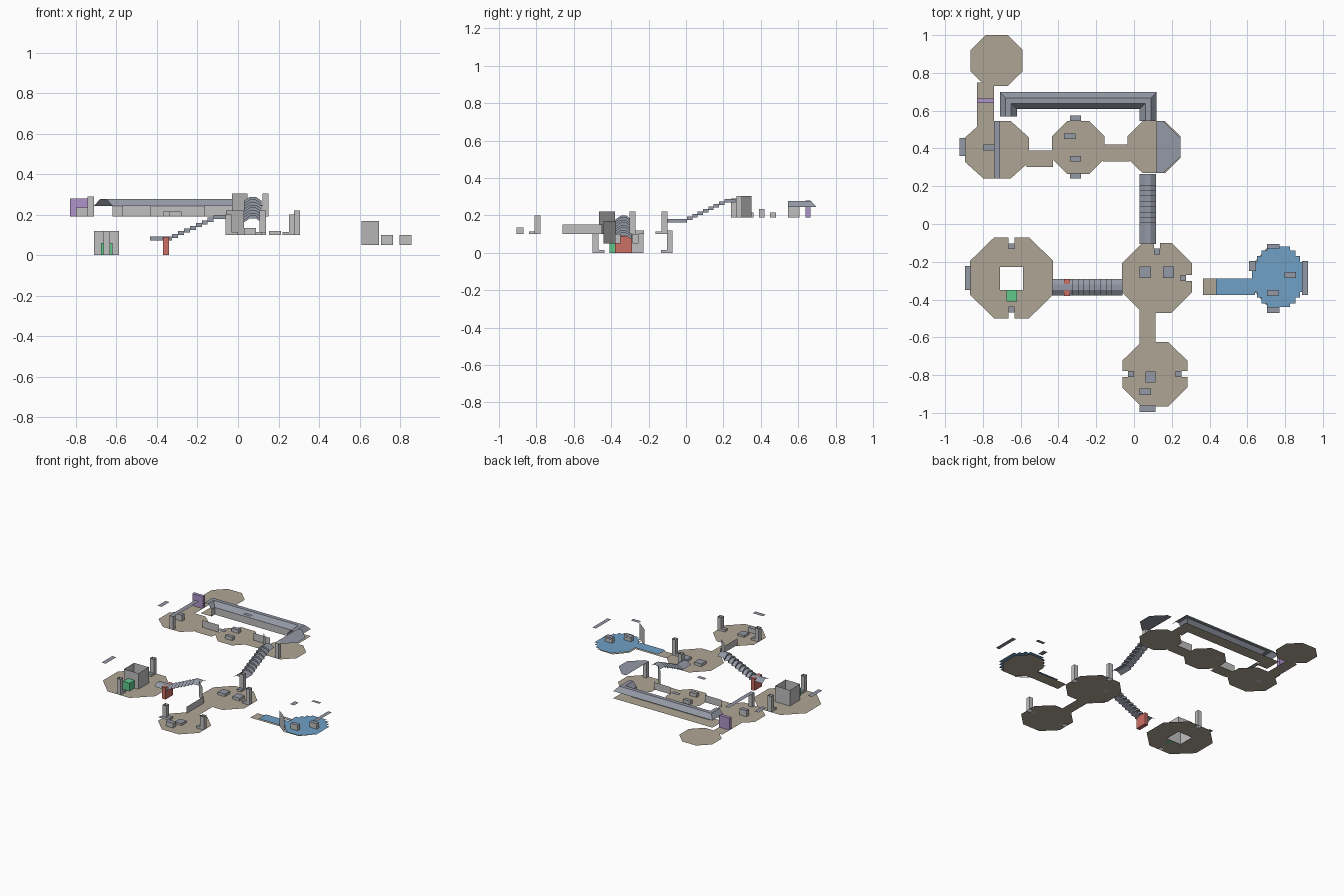
import bpy, bmesh
from mathutils import Vector

if "Cube" in bpy.data.objects:
    bpy.data.objects.remove(bpy.data.objects["Cube"])


def material(name, rgb):
    m = bpy.data.materials.new(name)
    m.use_nodes = True
    m.diffuse_color = (*rgb, 1)
    m.node_tree.nodes["Principled BSDF"].inputs["Base Color"].default_value = (*rgb, 1)
    return m


TAN = material("floor_tan", (.43, .38, .30))
SLATE = material("ceiling_slate", (.30, .32, .38))
GRAY = material("wall_gray", (.53, .53, .53))
BLUE = material("water_blue", (.16, .35, .56))
GREEN = material("crate_green", (.12, .58, .26))
RED = material("door_red", (.60, .16, .13))
PURPLE = material("door_purple", (.42, .30, .58))


def finish(name, bm, *mats):
    me = bpy.data.meshes.new(name)
    bm.to_mesh(me)
    bm.free()
    for m in mats:
        me.materials.append(m)
    ob = bpy.data.objects.new(name, me)
    bpy.context.collection.objects.link(ob)
    return ob


def flat(name, loops, z, mat):
    """Horizontal sheet from an outline and optional hole outlines."""
    bm = bmesh.new()
    for loop in loops:
        vs = [bm.verts.new((x, y, z)) for x, y in loop]
        for a, b in zip(vs, vs[1:] + vs[:1]):
            bm.edges.new((a, b))
    bmesh.ops.triangle_fill(bm, use_beauty=True, edges=bm.edges[:], normal=(0, 0, 1))
    for f in bm.faces:
        f.normal_update()
        if f.normal.z < 0:
            f.normal_flip()
    return finish(name, bm, mat)


def rect(x0, x1, y0, y1):
    return [(x0, y0), (x1, y0), (x1, y1), (x0, y1)]


def plate(name, x0, x1, y0, y1, z, mat=SLATE):
    flat(name, [rect(x0, x1, y0, y1)], z, mat)


def box(name, x0, x1, y0, y1, z0, z1, side=GRAY, top=None, open_ends=False):
    """Block with its own top colour; open_ends leaves a tube."""
    bm = bmesh.new()
    bmesh.ops.create_cube(bm, size=1)
    for v in bm.verts:
        v.co = Vector((x1 if v.co.x > 0 else x0, y1 if v.co.y > 0 else y0,
                       z1 if v.co.z > 0 else z0))
    bm.normal_update()
    for f in bm.faces:
        f.material_index = int(f.normal.z > .5)
    if open_ends:
        ends = [f for f in bm.faces if abs(f.normal.z) > .5]
        bmesh.ops.delete(bm, geom=ends, context='FACES_ONLY')
    finish(name, bm, side, top or side)


def wall(name, path, z0, z1):
    bm = bmesh.new()
    lo = [bm.verts.new((x, y, z0)) for x, y in path]
    hi = [bm.verts.new((x, y, z1)) for x, y in path]
    for i in range(len(path) - 1):
        bm.faces.new((lo[i], lo[i + 1], hi[i + 1], hi[i]))
    finish(name, bm, GRAY)


def sweep(name, stations, half, drop, mat):
    """Roof sheet: flat crown with sloped sides, along (point, side vector)."""
    bm = bmesh.new()
    rows = []
    for (x, y, z), (sx, sy) in stations:
        rows.append([bm.verts.new((x + sx * o * half, y + sy * o * half,
                                   z - (drop if abs(o) == 1 else 0)))
                     for o in (-1, -.33, .33, 1)])
    for a, b in zip(rows, rows[1:]):
        for i in range(3):
            bm.faces.new((a[i], a[i + 1], b[i + 1], b[i]))
    bmesh.ops.recalc_face_normals(bm, faces=bm.faces[:])
    if sum(f.normal.z for f in bm.faces) < 0:
        bmesh.ops.reverse_faces(bm, faces=bm.faces[:])
    finish(name, bm, mat)


def room(name, cx, cy, hx, hy, z, notches="", height=.11, hole=None, mat=TAN):
    """Octagonal floor; each notched side gets a tall shaft and a low ledge."""
    w, d = .016, .031
    fx, fy = hx * .42, hy * .42
    pts = []
    sides = {"E": (1, 0), "N": (0, 1), "W": (-1, 0), "S": (0, -1)}
    for key, (dx, dy) in sides.items():
        reach, f = (hx, fy) if dx else (hy, fx)
        profile = [(reach, -f), (reach, f)]
        if key in notches:
            profile[1:1] = [(reach, -w), (reach - d, -w), (reach - d, w), (reach, w)]
        pts += [(cx + dx * r - dy * t, cy + dy * r + dx * t) for r, t in profile]
        if key in notches:
            for label, r, top, tube in (("shaft", reach - d, height, True),
                                        ("ledge", reach - 2 * d, .015, False)):
                xs = sorted((cx + dx * r - dy * w, cx + dx * (r + d) + dy * w))
                ys = sorted((cy + dy * r - dx * w, cy + dy * (r + d) + dx * w))
                box(f"{name}_{label}_{key}", *xs, *ys, z, z + top, GRAY, SLATE, tube)
    flat(name + "_floor", [pts] + ([hole] if hole else []), z, mat)


# West room with open shaft in the middle
shaft = (-.71, -.587, -.35, -.227)
room("west_room", -.648, -.285, .22, .214, 0, "NS", .12, rect(*shaft))
box("west_shaft", *shaft, 0, .12, open_ends=True)
box("green_crate", -.675, -.62, -.41, -.35, 0, .06, GREEN)
plate("west_alcove_ceiling", -.895, -.862, -.35, -.222, .12)
box("red_door", -.37, -.34, -.38, -.29, 0, .09, RED)

# Central room
room("central_room", .122, -.285, .185, .185, .1, "EN", .12)
for i, x in enumerate((.03, .153)):
    box(f"central_block_{i}", x, x + .06, -.285, -.225, .1, .12, GRAY, SLATE)
wall("central_corner_wall", [(-.06, -.38), (.03, -.465)], .1, .22)

# South room and its corridor
room("south_room", .11, -.795, .172, .17, .1, "EW", .1)
plate("south_corridor_floor", .03, .115, -.66, -.44, .1, TAN)
wall("south_corridor_wall", [(.03, -.66), (.03, -.45)], .1, .15)
box("south_low_block", .06, .115, -.84, -.78, .1, .115, GRAY, SLATE)
box("south_block", .03, .09, -.905, -.87, .1, .135, GRAY, SLATE)
plate("south_alcove_ceiling", .03, .115, -.995, -.962, .2)

# East pool room: stepped water outline over a tan floor
room("pool", .755, -.28, .13, .15, .05)
quarter = [(.14, .08), (.115, .08), (.115, .11), (.09, .11), (.09, .14), (.06, .14), (.06, .16)]
outline = []
for sx, sy in ((1, 1), (-1, 1), (-1, -1), (1, -1)):
    q = quarter if sx * sy > 0 else quarter[::-1]
    outline += [(.765 + sx * a, -.28 + sy * b) for a, b in q]
flat("pool_water", [outline], .06, BLUE)
plate("pool_corridor_floor", .365, .64, -.375, -.288, .05, TAN)
plate("pool_corridor_water", .435, .64, -.375, -.288, .06, BLUE)
box("pool_block_front", .705, .765, -.38, -.35, .05, .1, GRAY, SLATE)
box("pool_block_back", .797, .857, -.285, -.255, .05, .1, GRAY, SLATE)
wall("pool_corner_wall", [(.61, -.375), (.695, -.44)], .05, .17)
plate("pool_alcove_east", .89, .92, -.375, -.195, .17)
plate("pool_alcove_north", .705, .77, -.13, -.105, .17)
plate("pool_alcove_south", .705, .77, -.47, -.44, .17)
plate("pool_alcove_west", .61, .645, -.25, -.195, .17)

# Stepped corridor roofs
def stair_roof(name, start, end, z0, z1, at):
    n = 7
    rise_from, step = start + .11, (end - start - .17) / n
    stops = [start] + [rise_from + step * i for i in range(n + 1)] + [end]
    stations = []
    for i, (a, b) in enumerate(zip(stops, stops[1:])):
        z = z0 + (z1 - z0) * i / n
        for s in (a, b):
            stations.append((at(s, z)))
    sweep(name, stations, .044, .02, SLATE)


stair_roof("west_stair_roof", -.435, -.06, .092, .185, lambda s, z: ((s, -.334, z), (0, 1)))
stair_roof("north_stair_roof", -.105, .265, .182, .275, lambda s, z: ((.073, s, z), (1, 0)))

# Upper rooms
Z = .19
room("northeast_room", .105, .407, .14, .138, Z)
flat("northeast_roof", [[(.12, .27), (.155, .27), (.245, .355), (.245, .455),
                         (.155, .545), (.12, .545)]], .305, SLATE)
wall("northeast_corner_wall", [(-.03, .35), (.047, .27)], Z, .305)
box("northeast_pillar", .122, .15, .27, .3, Z, .305)
room("north_room", -.295, .405, .14, .14, Z)
box("north_block_back", -.37, -.31, .45, .48, Z, .215, GRAY, SLATE)
box("north_block_front", -.34, -.28, .33, .36, Z, .215, GRAY, SLATE)
for side, y in (("back", .545), ("front", .24)):
    plate(f"north_alcove_{side}", -.34, -.28, y, y + .03, .29)
room("northwest_room", -.725, .393, .17, .153, Z)
plate("northwest_beam", -.742, -.71, .24, .545, .29)
box("northwest_pillar", -.742, -.71, .24, .27, Z, .29, GRAY, SLATE)
box("northwest_block", -.8, -.742, .39, .42, Z, .235, GRAY, SLATE)
plate("northwest_alcove_ceiling", -.925, -.892, .36, .455, .27)
room("far_room", -.727, .865, .138, .135, Z)
plate("far_corridor_floor", -.83, -.742, .5, .75, Z, TAN)
box("purple_door", -.83, -.742, .64, .665, Z, .28, PURPLE)

# Short upper corridors with a low back wall
for name, x0, x1, y0, y1 in (("northwest_link", -.57, -.43, .302, .39),
                             ("northeast_link", -.165, -.025, .33, .42)):
    plate(name + "_floor", x0, x1, y0, y1, Z, TAN)
    wall(name + "_wall", [(x0, y1), (x1, y1)], Z, .245)

# Long corridor bending round the back
bend = [((-.665, .57), (1, 0)), ((-.665, .653), (1, -1)),
        ((.075, .653), (-1, -1)), ((.075, .545), (-1, 0))]
sweep("long_corridor_roof", [((*p, .278), s) for p, s in bend], .045, .034, SLATE)
sweep("long_corridor_floor", [((*p, Z), s) for p, s in bend], .045, 0, TAN)
wall("long_corridor_wall", [(p[0] + s[0] * .045, p[1] + s[1] * .045) for p, s in bend], Z, .244)
